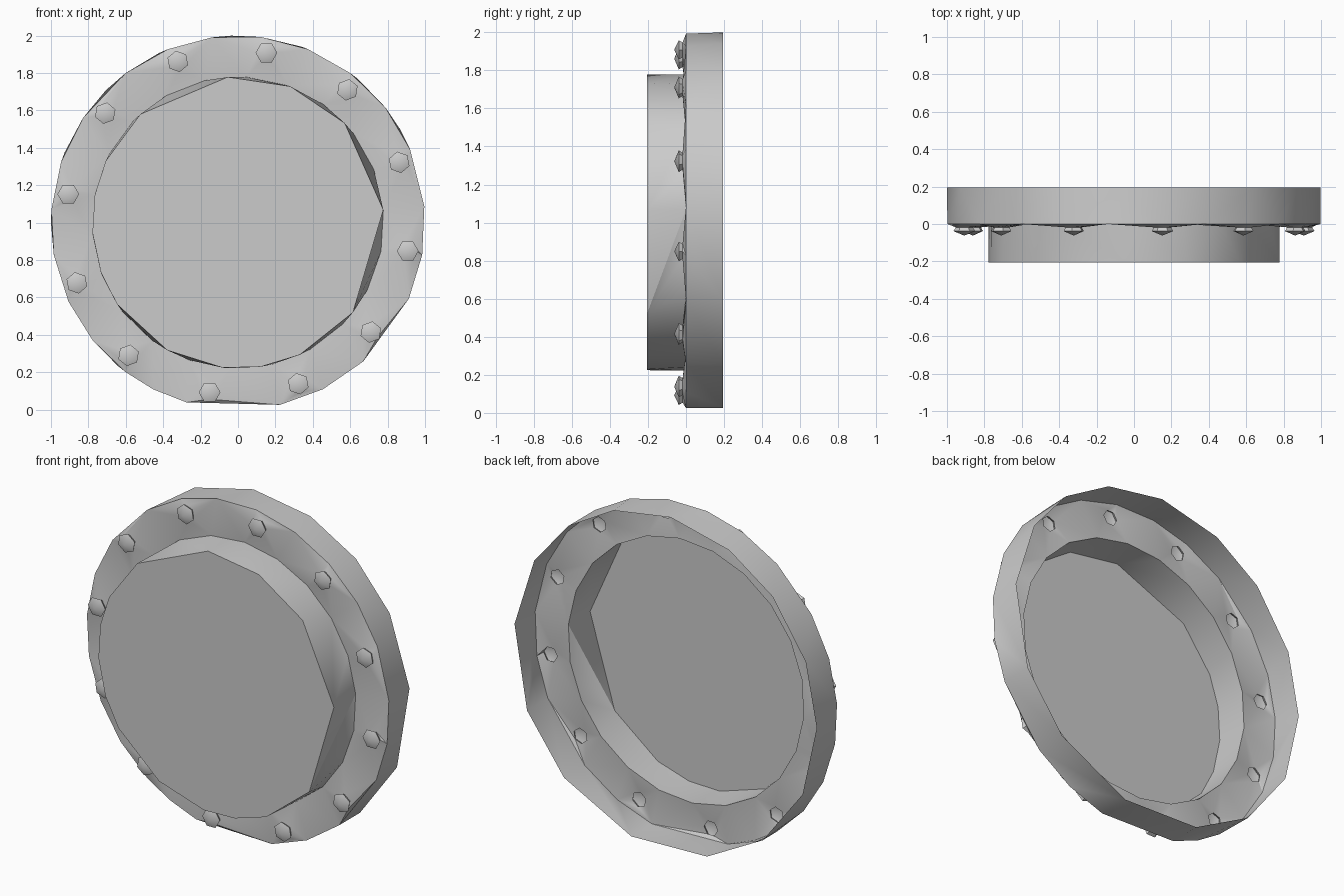
import bpy, bmesh
from math import sin, cos, radians, pi
from mathutils import Vector

cube = bpy.data.objects.get("Cube")
if cube:
    bpy.data.objects.remove(cube)

metal = bpy.data.materials.new("grey metal")
metal.use_nodes = True
grey = (0.6, 0.6, 0.6, 1)
metal.diffuse_color = grey
metal.node_tree.nodes["Principled BSDF"].inputs["Base Color"].default_value = grey

bm = bmesh.new()


def ring(angles, radius, y, centre=Vector((0, 0, 1))):
    """Closed loop of vertices facing the front."""
    return [bm.verts.new(centre + Vector((radius * cos(a), y, radius * sin(a))))
            for a in angles]


def even(count, start=0.0):
    return [start + 2 * pi * i / count for i in range(count)]


def degrees(*values):
    return [radians(v) for v in values]


def loop_edges(loop):
    return [bm.edges.get((a, b)) or bm.edges.new((a, b))
            for a, b in zip(loop, loop[1:] + loop[:1])]


def stitch(loop_a, angles_a, loop_b, angles_b):
    """Wall of triangles between two loops with different vertex counts."""
    i = j = 0
    na, nb = len(loop_a), len(loop_b)
    next_a = angles_a[1:] + [angles_a[0] + 2 * pi]
    next_b = angles_b[1:] + [angles_b[0] + 2 * pi]
    while i < na or j < nb:
        a, b = loop_a[i % na], loop_b[j % nb]
        if j >= nb or (i < na and next_a[i] <= next_b[j]):
            i += 1
            bm.faces.new((a, loop_a[i % na], b))
        else:
            j += 1
            bm.faces.new((a, loop_b[j % nb], b))


# Uneven low-poly outlines of the rim and the raised disc
rim_angles = degrees(5, 23, 38, 53, 68, 83, 98, 112, 127, 146, 161, 176, 190, 205,
                     219, 233, 243, 254, 283, 297, 312, 336, 350)
back_angles = degrees(5, 30, 50, 70, 92, 115, 135, 158, 180, 205, 230, 254, 283, 312, 336)
disc_angles = degrees(5, 43, 69, 94, 132, 155, 169, 184, 200, 214, 241, 264, 279, 295, 322)
foot_angles = even(22, radians(5))

rim = ring(rim_angles, 1.0, 0)
back = ring(back_angles, 1.0, 0.195)
foot = ring(foot_angles, 0.78, 0)
disc = ring(disc_angles, 0.78, -0.205)

# Outer wall, inner wall and front disc; the back stays open
stitch(rim, rim_angles, back, back_angles)
stitch(foot, foot_angles, disc, disc_angles)
bm.faces.new(disc)

# Twelve gem-shaped bolts with hollow backs
bolt_feet = []
for k, a in enumerate(even(12, radians(80.5))):
    centre = Vector((0.92 * cos(a), 0, 1 + 0.92 * sin(a)))
    sides = even(6, 0.7 * k)
    base = ring(sides, 0.045, 0, centre)
    edge = ring(sides, 0.058, -0.038, centre)
    stitch(base, sides, edge, sides)
    tip = bm.verts.new(centre + Vector((0, -0.062, 0)))
    for u, v in zip(edge, edge[1:] + edge[:1]):
        bm.faces.new((u, v, tip))
    bolt_feet.append(base)

# Flange around the bolts, drawn slightly forward where they rise
edges = loop_edges(rim) + loop_edges(foot)
for base in bolt_feet:
    edges += loop_edges(base)
bmesh.ops.triangle_fill(bm, use_beauty=True, use_dissolve=False,
                        edges=edges, normal=(0, -1, 0))
for base in bolt_feet:
    for v in base:
        v.co.y = -0.018

# Turn the whole shell to face the front
bmesh.ops.recalc_face_normals(bm, faces=bm.faces[:])
bm.normal_update()
front = max(bm.faces, key=lambda f: f.calc_area())
if front.normal.y > 0:
    bmesh.ops.reverse_faces(bm, faces=bm.faces[:])

mesh = bpy.data.meshes.new("round_cover")
bm.to_mesh(mesh)
bm.free()
mesh.materials.append(metal)
cover = bpy.data.objects.new("round_cover", mesh)
bpy.context.collection.objects.link(cover)
bpy.ops.object.select_all(action="DESELECT")
cover.select_set(True)
bpy.context.view_layer.objects.active = cover
bpy.ops.object.shade_smooth_by_angle(angle=radians(30))
